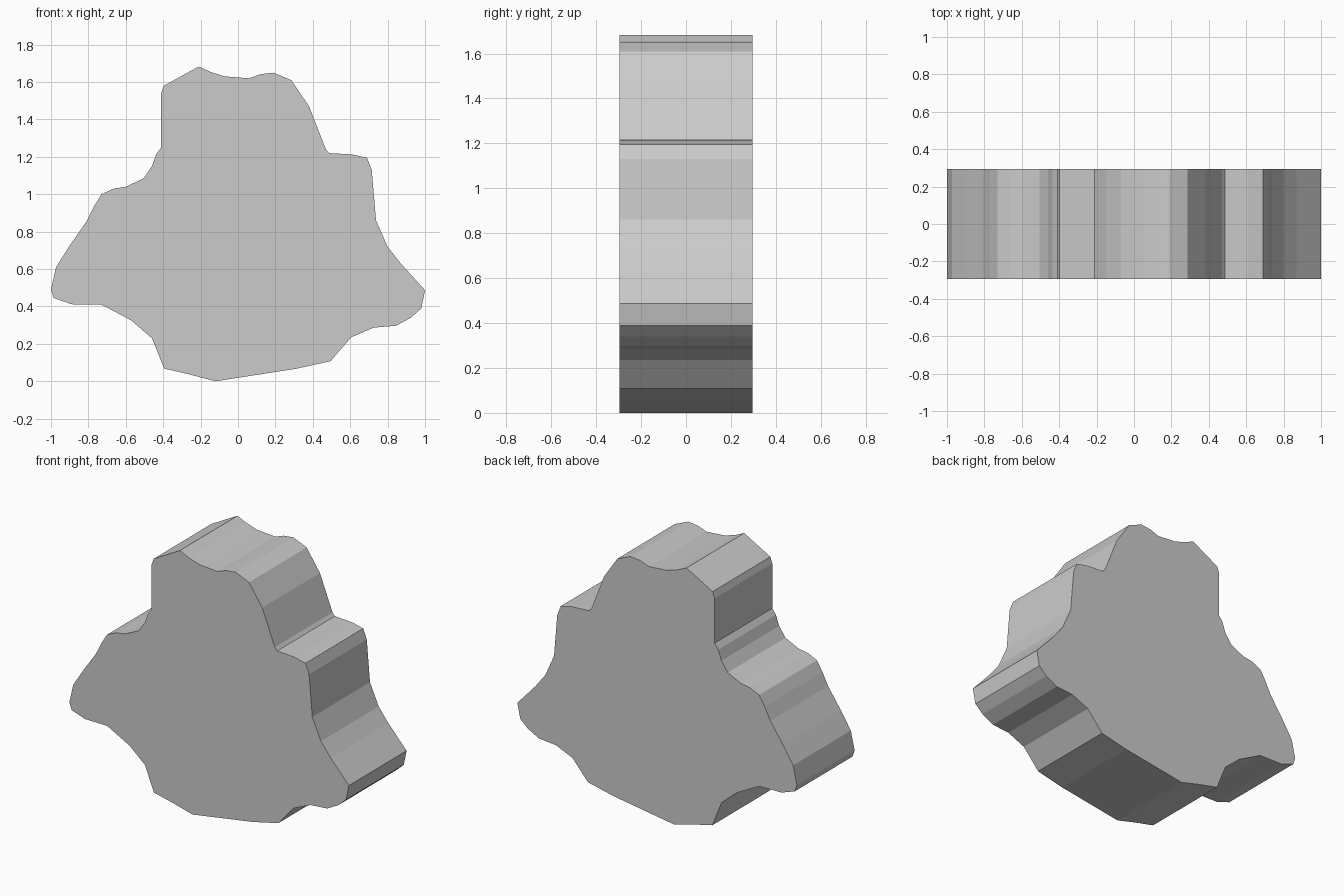
import bpy
import bmesh

# Remove the default object
default_object = bpy.data.objects.get("Cube")
if default_object:
    bpy.data.objects.remove(default_object, do_unlink=True)

HALF_DEPTH = 0.295

# Outline of the slab in x and z, clockwise from the highest point
OUTLINE = [
    (-.21, 1.683), (-.15, 1.655), (-.07, 1.63), (.06, 1.62), (.12, 1.642), (.19, 1.65),
    (.285, 1.61), (.38, 1.47), (.47, 1.24), (.487, 1.22), (.61, 1.213), (.69, 1.195),
    (.715, 1.13), (.738, .86), (.80, .72), (.87, .63), (1, .487), (.98, .39),
    (.925, .34), (.845, .297), (.725, .287), (.605, .235), (.495, .108), (.31, .067),
    (-.12, 0), (-.26, .037), (-.395, .068), (-.46, .23), (-.57, .325), (-.73, .41),
    (-.89, .412), (-.985, .445), (-1, .49), (-.973, .61), (-.90, .725), (-.81, .855),
    (-.77, .935), (-.73, 1), (-.665, 1.03), (-.60, 1.04), (-.505, 1.085), (-.46, 1.15),
    (-.437, 1.215), (-.411, 1.25), (-.411, 1.54), (-.397, 1.58),
]


def make_material(name, colour):
    material = bpy.data.materials.new(name)
    material.use_nodes = True
    material.diffuse_color = colour
    shader = next(node for node in material.node_tree.nodes if node.type == "BSDF_PRINCIPLED")
    shader.inputs["Base Color"].default_value = colour
    return material


def extrude_outline(name, outline, half_depth, material):
    """Fill the outline at the front and extrude it straight to the back."""
    bm = bmesh.new()
    front = bm.faces.new([bm.verts.new((x, -half_depth, z)) for x, z in outline])
    extruded = bmesh.ops.extrude_face_region(bm, geom=[front], use_keep_orig=True)
    back_verts = [item for item in extruded["geom"] if isinstance(item, bmesh.types.BMVert)]
    bmesh.ops.translate(bm, verts=back_verts, vec=(0, 2 * half_depth, 0))
    bmesh.ops.recalc_face_normals(bm, faces=bm.faces)
    mesh = bpy.data.meshes.new(name)
    bm.to_mesh(mesh)
    bm.free()
    mesh.materials.append(material)
    part = bpy.data.objects.new(name, mesh)
    bpy.context.collection.objects.link(part)
    return part


# Flat-shaded rock slab
stone_grey = make_material("stone grey", (0.6, 0.6, 0.6, 1))
extrude_outline("rock_slab", OUTLINE, HALF_DEPTH, stone_grey)
